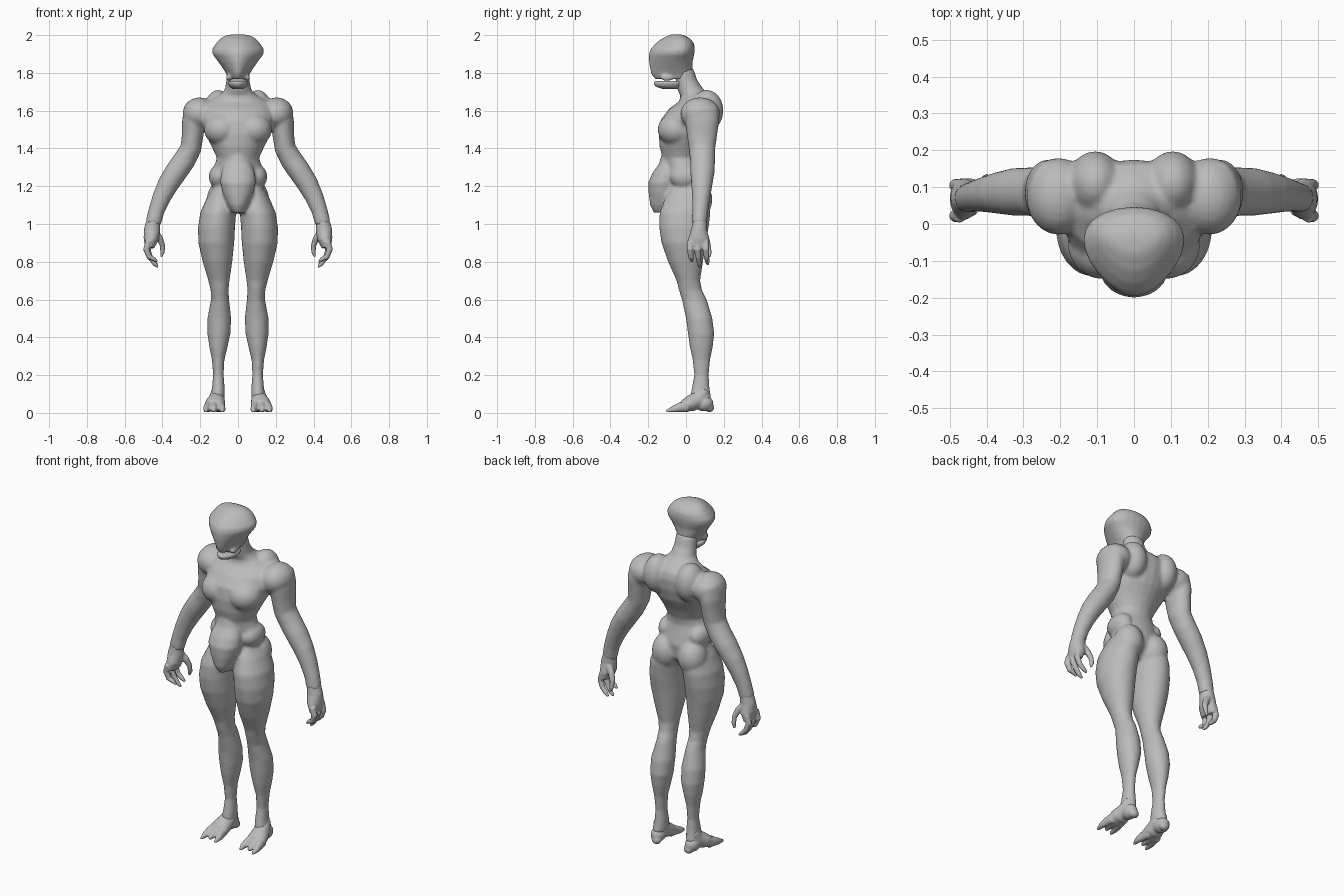
import bpy, bmesh, math
from mathutils import Vector, Matrix

skin = bpy.data.materials.new("grey skin")
skin.diffuse_color = (0.5, 0.5, 0.5, 1)
N = 24


def bridge(bm, rings):
    """Skin a list of vertex rings and cap both ends."""
    for a, b in zip(rings, rings[1:]):
        for i in range(N):
            j = (i + 1) % N
            bm.faces.new((a[i], a[j], b[j], b[i]))
    bm.faces.new(rings[0][::-1])
    bm.faces.new(rings[-1])


def stack(bm, rows, taper=0.0):
    """Level sections: z, x centre, half width, front y, back y."""
    rings = []
    for z, cx, hw, yf, yb in rows:
        ring = []
        for i in range(N):
            a = 2 * math.pi * i / N
            s = math.sin(a)
            ring.append(bm.verts.new((cx + hw * math.cos(a) * (1 + taper * s),
                                      (yf + yb) / 2 + (yb - yf) / 2 * s, z)))
        rings.append(ring)
    bridge(bm, rings)


def limb(bm, rows, sx=1, ref=(0, 1, 0)):
    """Sections square to a path: x, y, z, side radius, radius along ref."""
    pts = [Vector((r[0] * sx, r[1], r[2])) for r in rows]
    rings = []
    for k, r in enumerate(rows):
        t = (pts[min(k + 1, len(pts) - 1)] - pts[max(k - 1, 0)]).normalized()
        v = Vector(ref)
        v = (v - t * v.dot(t)).normalized()
        u = v.cross(t)
        rings.append([bm.verts.new(pts[k] + u * r[3] * math.cos(2 * math.pi * i / N)
                                   + v * r[4] * math.sin(2 * math.pi * i / N)) for i in range(N)])
    bridge(bm, rings)


def ball(bm, c, r, rot=(0, 0, 0)):
    m = Matrix.Translation(c)
    for a, ax in zip(rot, "XYZ"):
        m = m @ Matrix.Rotation(a, 4, ax)
    bmesh.ops.create_uvsphere(bm, u_segments=24, v_segments=14, radius=1,
                              matrix=m @ Matrix.Diagonal((*r, 1)))


def finish(bm, name, voxel, smooth):
    """Fuse the volumes of a part into one skin."""
    bmesh.ops.recalc_face_normals(bm, faces=bm.faces)
    me = bpy.data.meshes.new(name)
    bm.to_mesh(me)
    bm.free()
    me.materials.append(skin)
    ob = bpy.data.objects.new(name, me)
    bpy.context.collection.objects.link(ob)
    m = ob.modifiers.new("fuse", 'REMESH')
    m.mode = 'VOXEL'
    m.voxel_size = voxel
    m.use_smooth_shade = True
    m = ob.modifiers.new("soften", 'SMOOTH')
    m.factor = 0.5
    m.iterations = smooth


# Body: trunk and neck
body = bmesh.new()
stack(body, [(1.06, 0, .05, -.08, .05), (1.12, 0, .13, -.10, .10), (1.20, 0, .135, -.10, .11),
             (1.27, 0, .145, -.10, .09), (1.31, 0, .125, -.11, .08), (1.35, 0, .112, -.125, .085),
             (1.41, 0, .14, -.14, .11), (1.48, 0, .175, -.145, .15), (1.55, 0, .195, -.135, .17),
             (1.61, 0, .19, -.09, .175), (1.65, 0, .16, -.035, .165), (1.68, 0, .10, -.03, .135),
             (1.71, 0, .07, -.045, .095), (1.76, 0, .062, -.055, .06), (1.82, 0, .06, -.06, .04)])
# Belly bulge
stack(body, [(1.06, 0, .03, -.17, -.07), (1.10, 0, .055, -.19, -.05), (1.16, 0, .08, -.198, -.04),
             (1.22, 0, .095, -.20, -.04), (1.27, 0, .09, -.178, -.04), (1.32, 0, .07, -.142, -.04),
             (1.37, 0, .045, -.13, -.04)])
for s in (-1, 1):
    # Chest, shoulder blade, shoulder, hip and buttock masses
    ball(body, (s * .085, -.055, 1.50), (.095, .095, .085))
    ball(body, (s * .105, .11, 1.60), (.075, .088, .11))
    ball(body, (s * .205, .075, 1.585), (.088, .105, .085))
    ball(body, (s * .10, .0, 1.25), (.055, .085, .065))
    ball(body, (s * .085, .055, 1.13), (.08, .085, .10))
    # Leg
    stack(body, [(z, s * (o + i) / 2, (o - i) / 2, f, b) for z, o, i, f, b in (
        (1.20, .125, .04, -.07, .09), (1.14, .165, .015, -.11, .125), (1.06, .20, .01, -.14, .13),
        (.98, .212, .016, -.142, .12), (.90, .21, .02, -.13, .105), (.80, .187, .03, -.095, .09),
        (.70, .157, .045, -.05, .075), (.65, .145, .05, -.038, .085), (.60, .143, .047, -.022, .11),
        (.50, .162, .036, 0, .14), (.42, .162, .04, .01, .15), (.35, .152, .055, .02, .142),
        (.28, .138, .072, .035, .128), (.20, .132, .076, .043, .12), (.13, .138, .07, .03, .125),
        (.07, .15, .07, .02, .135))])
    # Arm
    limb(body, [(.215, .085, 1.61, .07, .09), (.235, .085, 1.54, .062, .09),
                (.24, .085, 1.47, .057, .08), (.25, .085, 1.40, .056, .07),
                (.283, .088, 1.34, .06, .066), (.325, .087, 1.28, .06, .065),
                (.37, .084, 1.21, .056, .056), (.405, .08, 1.14, .049, .048),
                (.432, .075, 1.07, .043, .042), (.45, .07, 1.00, .041, .04)], s)
finish(body, "body", .01, 3)

# Head: wide crown narrowing to the muzzle
head = bmesh.new()
stack(head, [(1.768, 0, .05, -.165, .03), (1.79, 0, .057, -.182, .035), (1.82, 0, .075, -.19, .035),
             (1.86, 0, .102, -.196, .035), (1.90, 0, .131, -.196, .044), (1.925, 0, .133, -.188, .047),
             (1.955, 0, .114, -.162, .043), (1.98, 0, .092, -.13, .025), (1.997, 0, .066, -.095, -.005),
             (2.004, 0, .03, -.075, -.03)], .28)
# Cheek corners
for s in (-1, 1):
    ball(head, (s * .048, -.10, 1.775), (.016, .035, .018))
finish(head, "head", .008, 3)

# Lower jaw
jaw = bmesh.new()
stack(jaw, [(1.715, 0, .03, -.125, -.03), (1.728, 0, .047, -.162, -.02),
            (1.745, 0, .056, -.172, -.01), (1.757, 0, .05, -.165, -.01)], .1)
finish(jaw, "lower_jaw", .006, 2)

for s, side in ((-1, "right"), (1, "left")):
    # Hand: palm, fingers and thumb
    hand = bmesh.new()
    limb(hand, [(.447, .072, 1.02, .036, .037), (.455, .07, .97, .043, .042),
                (.46, .068, .92, .04, .056), (.468, .066, .875, .024, .055)], s)
    for y, tip, x in ((.022, .80, .0), (.062, .772, -.005), (.105, .785, .0)):
        limb(hand, [(.472, y, .91, .018, .018), (.485 + x, y, .865, .017, .017),
                    (.47 + x, y + .004, .825, .0145, .0145),
                    (.445 + x, y + .008, tip + .015, .012, .012),
                    (.428 + x, y + .010, tip, .006, .006)], s)
    limb(hand, [(.445, .09, .96, .022, .022), (.415, .105, .925, .018, .018),
                (.399, .118, .885, .014, .014), (.40, .124, .85, .012, .012),
                (.407, .126, .825, .006, .006)], s)
    finish(hand, side + "_hand", .005, 2)

    # Foot: ankle to instep, heel and clawed toes
    foot = bmesh.new()
    ball(foot, (s * .112, .095, .05), (.04, .05, .042))
    limb(foot, [(.106, .10, .12, .034, .033), (.112, .07, .075, .045, .042),
                (.12, .025, .05, .044, .053), (.123, -.015, .036, .03, .056)], s, (1, 0, 0))
    for x0, x1, y1 in ((.095, .082, -.10), (.128, .128, -.085), (.155, .168, -.105)):
        limb(foot, [(x0, .01, .035, .03, .022), (x0 * .6 + x1 * .4, -.03, .03, .026, .022),
                    (x1, -.065, .02, .018, .017), (x1, y1, .009, .007, .007)], s, (1, 0, 0))
    # Rear spur
    ball(foot, (s * .105, .125, .028), (.028, .024, .024))
    finish(foot, side + "_foot", .006, 2)
